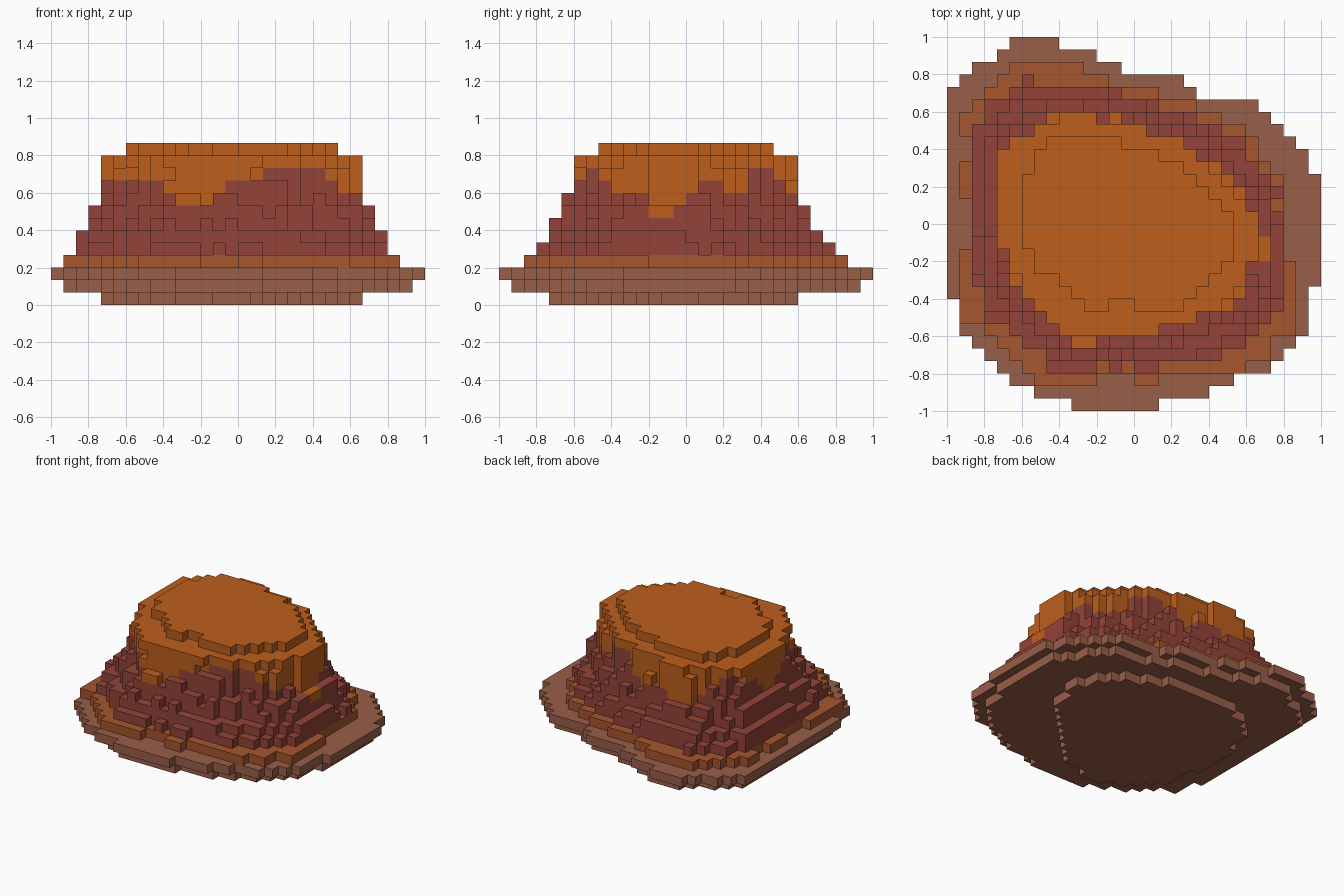
import bpy, bmesh, math, random
from mathutils import Vector

random.seed(4)
cube = bpy.data.objects.get("Cube")
if cube:
    bpy.data.objects.remove(cube, do_unlink=True)

UNIT = 1 / 15      # edge of one block
HALF = 15          # blocks from the centre to the border


def make_material(name, color):
    mat = bpy.data.materials.new(name)
    mat.use_nodes = True
    mat.diffuse_color = (*color, 1)
    bsdf = next(n for n in mat.node_tree.nodes if n.type == 'BSDF_PRINCIPLED')
    bsdf.inputs["Base Color"].default_value = (*color, 1)
    bsdf.inputs["Roughness"].default_value = 0.9
    return mat


ORANGE = make_material("orange clay", (0.51, 0.113, 0.012))
MAROON = make_material("maroon rock", (0.29, 0.057, 0.04))
RUST = make_material("rust soil", (0.38, 0.092, 0.026))
BROWN = make_material("dusty brown", (0.32, 0.112, 0.067))

# Outlines in block units
FOOT = [(10, 2), (8, 6), (2, 9), (-5, 9), (-10, 6), (-11, 0), (-10, -6),
        (-6, -10), (-3, -11), (0, -10), (5, -6), (9, -1)]
PLATE = [(-6, 14.6), (-1, 12.5), (4, 11.6), (5, 10.4), (10, 9.6), (13, 6.4),
         (15, 3.6), (15, -3), (14, -7.7), (13, -9.6), (11, -11.5), (6, -13.5),
         (2, -14.6), (-5, -14.6), (-10, -12.5), (-14, -8.6), (-15, -4),
         (-15, 9.6), (-14, 11.5), (-11, 13.5), (-10, 14.6)]
SOIL = [(-9, 13), (-5, 13), (-2, 11.6), (4, 10), (9, 7.6), (12, 3), (12, -3),
        (13, -3), (13, -9), (11, -9), (11, -10.6), (8, -12), (2, -12), (2, -13),
        (0, -13), (0, -12), (-3, -12), (-3, -13), (-7, -13), (-9, -11),
        (-13, -8), (-14, -8), (-14, -2), (-13, -2), (-13, 2), (-14, 2),
        (-14, 5), (-13, 5), (-13, 7), (-14, 7), (-14, 9), (-12, 10.6)]
SKIRT = [(-9, 12.6), (-5, 12.6), (-2, 11.6), (4, 10), (9, 7.6), (12, 3),
         (13, -3), (13, -7), (11, -9.6), (8, -11.6), (2, -12.6), (-7, -12.6),
         (-12, -8.6), (-14, -6), (-14, 8.6), (-12, 10.6)]
CAP = [(-7, 8), (-5, 9), (-3, 8.6), (4, 6.6), (7, 3.6), (10, 1),
       (10, -2), (9, -4), (8, -6), (4, -8), (0, -9), (-5, -9),
       (-9, -5), (-10.6, -2), (-11, 5), (-9, 7)]
CROWN = [(-7, 6.6), (-1, 6.6), (3, 5), (6, 2.6), (8, 0), (8, -2.6), (6, -5),
         (4, -6.6), (0, -6.6), (0, -6), (-2, -6), (-2, -7), (-4, -6.6),
         (-8, -3.2), (-9, -1), (-9, 3.6)]


def inside(x, y, poly):
    hit = False
    for (ax, ay), (bx, by) in zip(poly, poly[1:] + poly[:1]):
        if (ay > y) != (by > y) and x < ax + (y - ay) * (bx - ax) / (by - ay):
            hit = not hit
    return hit


def blend(t):
    return [(a + (c - a) * t, b + (d - b) * t) for (a, b), (c, d) in zip(SKIRT, CAP)]


def scaled(poly, s):
    return [(x * s, y * s) for x, y in poly]


# Clay drips running down from the cap: direction in degrees and depth in blocks
DRIPS = [(175, 3), (-113, 3.8), (-88, 1.3), (-10, 4.6), (30, 2.6), (95, 3),
         (122, 3.8), (-25, 2.5), (-145, 1)]


def is_clay(x, y, k):
    angle = math.degrees(math.atan2(y, x))
    depth = 0
    for a, d in DRIPS:
        gap = abs((angle - a + 180) % 360 - 180)
        depth = max(depth, d * (1 - gap / 24))
    return k >= 11 - round(depth)


# Fill the layers with blocks; rocky layers get a ragged edge
SLOPE = {4: 0.28, 5: 0.4, 6: 0.62, 7: 0.7, 8: 0.9, 9: 0.94, 10: 0.98}
RAGGED = [[blend(t + o) for o in (-0.06, 0, 0.06)] for t in SLOPE.values()]
blocks = {}
for i in range(-HALF, HALF):
    for j in range(-HALF, HALF):
        x, y = i + 0.5, j + 0.5
        variant = random.randrange(3)
        layers = [FOOT, scaled(PLATE, 0.93), PLATE, SOIL]
        layers += [r[variant] for r in RAGGED] + [CAP, CROWN]
        for k, poly in enumerate(layers):
            if inside(x, y, poly):
                if k < 3:
                    blocks[i, j, k] = "base_plate"
                elif k == 3:
                    blocks[i, j, k] = "soil_rim"
                elif is_clay(x, y, k):
                    blocks[i, j, k] = "clay_cap"
                else:
                    blocks[i, j, k] = "rock_slope"


def build_part(name, mat):
    """Make the outer block faces of one part."""
    bm = bmesh.new()
    for cell, part in blocks.items():
        if part != name:
            continue
        centre = Vector(cell) + Vector((0.5, 0.5, 0.5))
        for axis in range(3):
            for sign in (-1, 1):
                n = Vector((0, 0, 0))
                n[axis] = sign
                if tuple(int(c + d) for c, d in zip(cell, n)) in blocks:
                    continue
                u = Vector((0, 0, 0))
                u[(axis + 1) % 3] = 0.5
                v = n.cross(u)
                mid = centre + n / 2
                ring = (mid - u - v, mid + u - v, mid + u + v, mid - u + v)
                bm.faces.new([bm.verts.new(p * UNIT) for p in ring])
    bmesh.ops.remove_doubles(bm, verts=bm.verts[:], dist=UNIT / 100)
    mesh = bpy.data.meshes.new(name)
    bm.to_mesh(mesh)
    bm.free()
    mesh.materials.append(mat)
    bpy.context.collection.objects.link(bpy.data.objects.new(name, mesh))


build_part("base_plate", BROWN)
build_part("soil_rim", RUST)
build_part("rock_slope", MAROON)
build_part("clay_cap", ORANGE)
